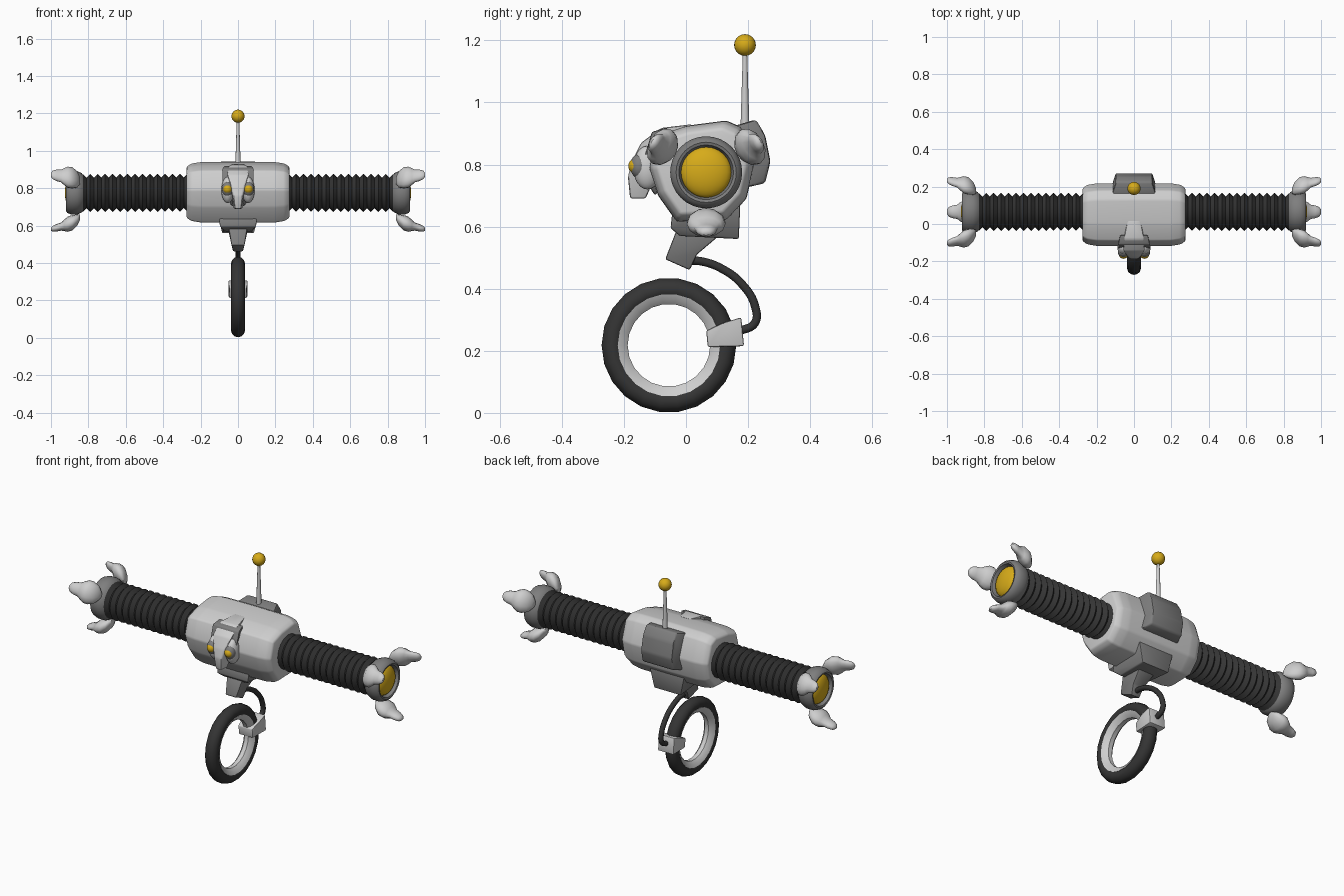
import bpy, bmesh
from math import sin, cos, pi, radians
from mathutils import Vector

cube = bpy.data.objects.get("Cube")
if cube:
    bpy.data.objects.remove(cube, do_unlink=True)


def material(name, rgb):
    m = bpy.data.materials.new(name)
    m.use_nodes = True
    m.diffuse_color = (*rgb, 1)
    bsdf = next(n for n in m.node_tree.nodes if n.type == 'BSDF_PRINCIPLED')
    bsdf.inputs["Base Color"].default_value = (*rgb, 1)
    return m


LIGHT = material("light grey", (0.62, 0.62, 0.62))
MID = material("mid grey", (0.21, 0.21, 0.21))
DARK = material("dark rubber", (0.035, 0.035, 0.035))
GOLD = material("gold", (0.68, 0.41, 0.01))
AXIS_Y, AXIS_Z = 0.065, 0.775      # centre line of the arms


def smooth(ob, angle=35):
    bpy.ops.object.select_all(action='DESELECT')
    ob.select_set(True)
    bpy.context.view_layer.objects.active = ob
    bpy.ops.object.shade_smooth_by_angle(angle=radians(angle))


def loft(name, rings, mat, caps=True, closed=False, bevel=0, angle=35):
    """Skin a list of rings that all have the same point count."""
    bm = bmesh.new()
    vs = [[bm.verts.new(p) for p in ring] for ring in rings]
    n = len(vs[0])
    pairs = list(zip(vs, vs[1:])) + ([(vs[-1], vs[0])] if closed else [])
    for a, b in pairs:
        for i in range(n):
            j = (i + 1) % n
            bm.faces.new((a[i], a[j], b[j], b[i]))
    if caps and not closed:
        bm.faces.new(vs[0])
        bm.faces.new(vs[-1])
    bmesh.ops.recalc_face_normals(bm, faces=bm.faces)
    if bevel:
        bmesh.ops.bevel(bm, geom=bm.edges[:], offset=bevel, segments=2,
                        profile=0.5, affect='EDGES', clamp_overlap=True)
    me = bpy.data.meshes.new(name)
    bm.to_mesh(me)
    bm.free()
    ob = bpy.data.objects.new(name, me)
    bpy.context.collection.objects.link(ob)
    me.materials.append(mat)
    smooth(ob, angle)
    return ob


def slab(name, points, mat, bevel=0.01):
    """Side profile of (y, z, half width) points spanned across x."""
    return loft(name, [[(s * w, y, z) for y, z, w in points] for s in (-1, 1)],
                mat, bevel=bevel)


def circle(x, r, n, cy=AXIS_Y, cz=AXIS_Z):
    return [(x, cy + r * cos(2 * pi * i / n), cz + r * sin(2 * pi * i / n))
            for i in range(n)]


def ball(name, centre, size, mat):
    bpy.ops.mesh.primitive_uv_sphere_add(segments=20, ring_count=12, location=centre)
    ob = bpy.context.object
    ob.name = name
    ob.scale = size
    ob.data.materials.append(mat)
    smooth(ob, 60)
    return ob


# Body: side profile swept across x with drawn-in ends
profile = [(-0.09, 0.895), (0.0, 0.925), (0.13, 0.942), (0.18, 0.92), (0.22, 0.80),
           (0.195, 0.69), (0.13, 0.62), (-0.03, 0.615), (-0.09, 0.70), (-0.12, 0.79)]
stations = [(0.275, 0.84), (0.25, 0.94), (0.2, 0.99)]
stations = [(-x, s) for x, s in stations] + [(0, 1)] + stations[::-1]
loft("body", [[(x, 0.05 + (y - 0.05) * s, 0.78 + (z - 0.78) * s) for y, z in profile]
              for x, s in stations], LIGHT, bevel=0.008, angle=40)

# Face
slab("face_recess", [(-0.06, 0.92, 0.075), (-0.11, 0.905, 0.085), (-0.135, 0.82, 0.085),
                     (-0.125, 0.74, 0.06), (-0.10, 0.70, 0.03), (-0.06, 0.75, 0.06)],
     MID, 0.006)
slab("beak", [(0.02, 0.93, 0.035), (-0.08, 0.918, 0.055), (-0.145, 0.87, 0.06),
              (-0.175, 0.81, 0.033), (-0.187, 0.76, 0.024), (-0.18, 0.69, 0.017),
              (-0.13, 0.69, 0.025), (-0.10, 0.76, 0.035), (-0.05, 0.87, 0.05)], LIGHT, 0.008)
for side, s in (("left", 1), ("right", -1)):
    ball(side + "_cheek", (s * 0.055, -0.125, 0.79), (0.034, 0.045, 0.07), LIGHT)
    ball(side + "_eye_socket", (s * 0.056, -0.15, 0.795), (0.031, 0.03, 0.04), MID)
    ball(side + "_eye", (s * 0.056, -0.16, 0.795), (0.025, 0.026, 0.025), GOLD)

# Back pack, hip block and neck below the body
slab("back_pack", [(0.14, 0.92, 0.125), (0.225, 0.945, 0.095), (0.255, 0.895, 0.1),
                   (0.272, 0.81, 0.1), (0.255, 0.74, 0.1), (0.19, 0.725, 0.125)], MID)
slab("hip_block", [(-0.045, 0.64, 0.1), (-0.05, 0.595, 0.1), (-0.02, 0.57, 0.07),
                   (0.17, 0.56, 0.085), (0.175, 0.67, 0.11)], MID, 0.006)
slab("neck", [(-0.03, 0.59, 0.05), (-0.067, 0.495, 0.035), (0.012, 0.46, 0.026),
              (0.035, 0.51, 0.035), (0.10, 0.565, 0.05)], MID, 0.006)

# Antenna
loft("antenna_rod", [[(r * cos(i * pi / 6), 0.19 + r * sin(i * pi / 6), z) for i in range(12)]
                     for z, r in ((0.9, 0.015), (1.16, 0.007))], LIGHT)
ball("antenna_tip", (0, 0.19, 1.185), (0.035,) * 3, GOLD)

# Arms with ribbed sleeves, end hubs, lenses and three claws each
hub = [(0.82, 0.085), (0.835, 0.105), (0.86, 0.116), (0.89, 0.116), (0.912, 0.108),
       (0.92, 0.097), (0.917, 0.088), (0.89, 0.08)]
claw = [(0.845, 0.13, 0.02, 0.015), (0.86, 0.145, 0.048, 0.03), (0.885, 0.16, 0.062, 0.041),
        (0.91, 0.167, 0.062, 0.041), (0.93, 0.174, 0.05, 0.03), (0.945, 0.18, 0.038, 0.022),
        (0.97, 0.187, 0.034, 0.02), (0.99, 0.192, 0.026, 0.016), (1.0, 0.194, 0.012, 0.008)]
for side, s in (("left", 1), ("right", -1)):
    loft(side + "_arm_sleeve", [circle(s * (0.25 + 0.02 * i), 0.102 if i % 2 else 0.082, 24)
                                for i in range(30)], DARK)
    loft(side + "_hub", [circle(s * x, r, 32) for x, r in hub], MID)
    ball(side + "_lens", (s * 0.89, AXIS_Y, AXIS_Z), (0.036, 0.082, 0.082), GOLD)
    for number, angle in enumerate((30, 150, 270)):
        a = radians(angle)
        out, across = Vector((0, cos(a), sin(a))), Vector((0, -sin(a), cos(a)))
        rings = []
        for x, r, wide, thick in claw:
            mid = Vector((s * x, AXIS_Y, AXIS_Z)) + out * r
            rings.append([mid + across * wide * cos(t * pi / 6) + out * thick * sin(t * pi / 6)
                          for t in range(12)])
        loft(f"{side}_claw_{number + 1}", rings, LIGHT, angle=50)

# Wheel: rubber tyre and bevelled inner rim
WY, WZ = -0.055, 0.218
tyre = [(0.037 * cos(k * pi / 6), 0.182 + 0.035 * sin(k * pi / 6)) for k in range(12)]
rim = [(0.034, 0.165), (0.026, 0.148), (0.012, 0.133), (-0.012, 0.133),
       (-0.026, 0.148), (-0.034, 0.165)]
loft("tyre", [circle(x, r, 22, WY, WZ) for x, r in tyre], DARK, closed=True, angle=40)
loft("wheel_rim", [circle(x, r, 22, WY, WZ) for x, r in rim], LIGHT, closed=True, angle=40)
slab("wheel_clamp", [(0.065, 0.265, 0.045), (0.12, 0.29, 0.055), (0.178, 0.308, 0.05),
                     (0.187, 0.215, 0.05), (0.07, 0.212, 0.045)], LIGHT, 0.006)

# Curved cable joining the neck to the clamp
cable = bpy.data.curves.new("tail_cable", 'CURVE')
cable.dimensions = '3D'
cable.bevel_depth = 0.014
cable.bevel_resolution = 3
path = [(-0.01, 0.49), (0.05, 0.488), (0.12, 0.462), (0.18, 0.415), (0.222, 0.345),
        (0.222, 0.29), (0.17, 0.262)]
spline = cable.splines.new('BEZIER')
spline.bezier_points.add(len(path) - 1)
for p, (y, z) in zip(spline.bezier_points, path):
    p.co = (0, y, z)
    p.handle_left_type = p.handle_right_type = 'AUTO'
cable.materials.append(DARK)
tail = bpy.data.objects.new("tail_cable", cable)
bpy.context.collection.objects.link(tail)
bpy.ops.object.select_all(action='DESELECT')
tail.select_set(True)
bpy.context.view_layer.objects.active = tail
bpy.ops.object.convert(target='MESH')
smooth(bpy.context.object, 40)
